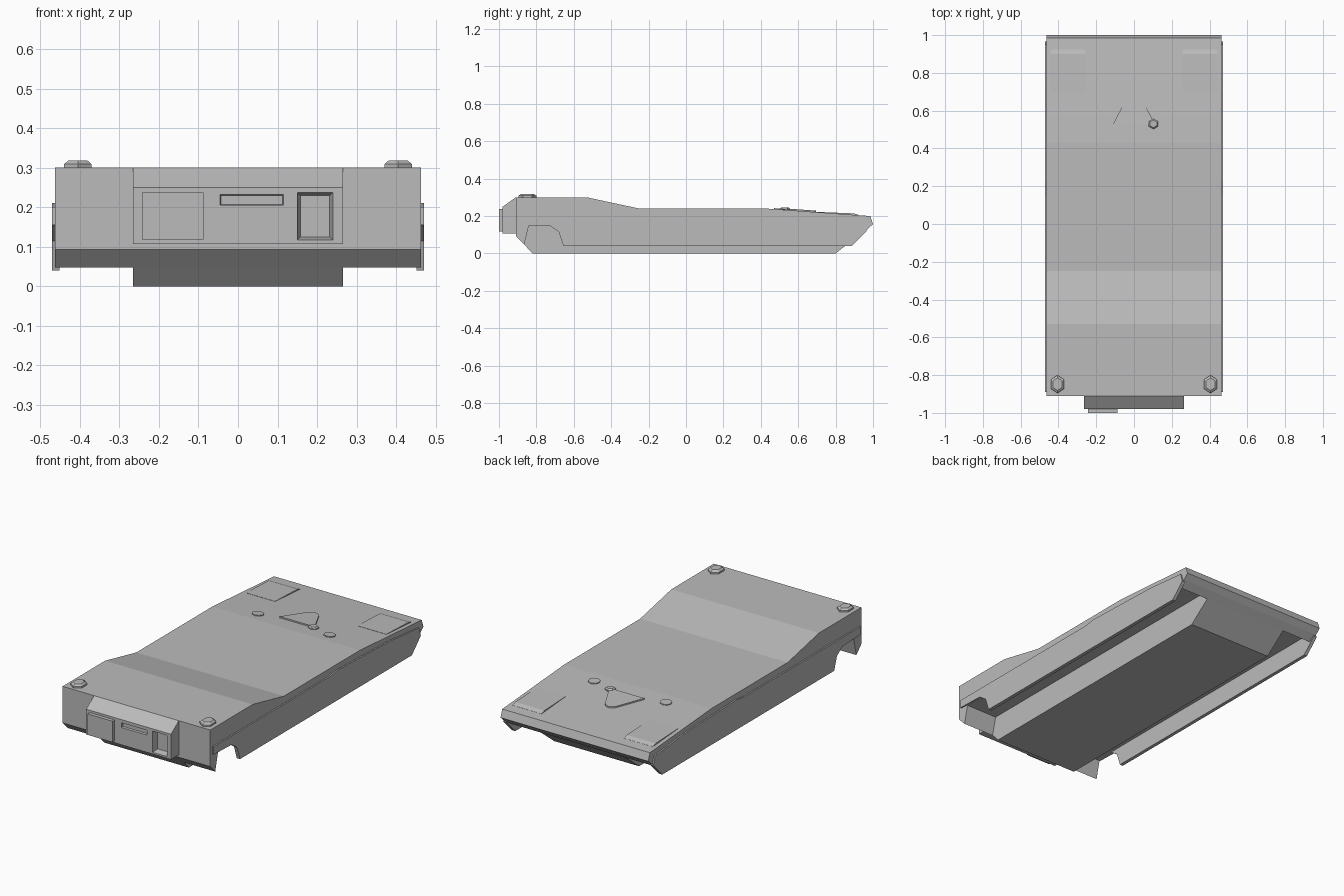
import bpy, bmesh, math

if "Cube" in bpy.data.objects:
    bpy.data.objects.remove(bpy.data.objects["Cube"])

grey = bpy.data.materials.new("plain grey")
grey.use_nodes = True
COLOUR = (0.5, 0.5, 0.5, 1)
grey.diffuse_color = COLOUR
grey.node_tree.nodes["Principled BSDF"].inputs["Base Color"].default_value = COLOUR


def finish(name, bm):
    bmesh.ops.recalc_face_normals(bm, faces=bm.faces)
    mesh = bpy.data.meshes.new(name)
    bm.to_mesh(mesh)
    bm.free()
    mesh.materials.append(grey)
    obj = bpy.data.objects.new(name, mesh)
    bpy.context.collection.objects.link(obj)
    return obj


def prism(name, outline, low, high, place):
    """Closed solid from an outline swept between two depths."""
    bm = bmesh.new()
    rings = [[bm.verts.new(place(a, b, d)) for a, b in outline] for d in (low, high)]
    bm.faces.new(rings[0])
    bm.faces.new(rings[1])
    n = len(outline)
    for i in range(n):
        j = (i + 1) % n
        bm.faces.new((rings[0][i], rings[0][j], rings[1][j], rings[1][i]))
    return finish(name, bm)


def side_prism(name, outline, x0, x1):
    return prism(name, outline, x0, x1, lambda y, z, x: (x, y, z))


def deck_z(y):
    """Height of the rear deck."""
    if y < 0.43:
        return 0.24
    if y < 0.57:
        return 0.24 - (y - 0.43) / 14
    return 0.23 - (y - 0.57) * 0.073


def deck_plate(name, outline, rise):
    """Thin plate that follows the slope of the deck."""
    return prism(name, outline, -0.008, rise,
                 lambda x, y, h: (x, y, deck_z(y) + h))


def ngon(cx, cy, rx, ry, n=6, turn=0.0):
    return [(cx + rx * math.cos(turn + math.tau * i / n),
             cy + ry * math.sin(turn + math.tau * i / n)) for i in range(n)]


def stud(name, cx, cy, z, rx, ry, h):
    """Hexagonal stud with a chamfered cap."""
    bm = bmesh.new()
    rings = [[bm.verts.new((x, y, z + dz)) for x, y in ngon(cx, cy, rx * s, ry * s, 6, math.pi / 6)]
             for s, dz in ((1, -0.005), (1, h * 0.5), (0.7, h))]
    for a, b in zip(rings, rings[1:]):
        for i in range(6):
            j = (i + 1) % 6
            bm.faces.new((a[i], a[j], b[j], b[i]))
    bm.faces.new(rings[-1])
    bm.faces.new(rings[0])
    return finish(name, bm)


HALF = 0.463   # half width of the upper hull
TUB = 0.266    # half width of the lower hull

# Upper hull with sponsons, front flap and tail
upper = [(-0.91, 0.3), (-0.53, 0.3), (-0.25, 0.24), (0.43, 0.24), (0.57, 0.23),
         (0.985, 0.2), (1.0, 0.157), (0.97, 0.13), (0.93, 0.1), (0.9, 0.15),
         (-0.84, 0.15), (-0.865, 0.047), (-0.91, 0.093)]
side_prism("upper_hull", upper, -HALF, HALF)

# Lower hull tub
tub = [(-0.905, 0.09), (-0.82, 0), (0.8, 0), (0.965, 0.13), (0.9, 0.17), (-0.88, 0.17)]
side_prism("lower_hull", tub, -TUB, TUB)

# Side skirts with the front wheel arch cut away
skirt = [(-0.89, 0.2), (-0.89, 0.155), (-0.73, 0.15), (-0.68, 0.115), (-0.655, 0.04),
         (0.885, 0.04), (0.965, 0.12), (0.95, 0.17), (0.7, 0.195), (0.22, 0.21), (0.15, 0.2)]
for label, s in (("left", 1), ("right", -1)):
    side_prism(label + "_skirt", skirt, s * 0.451, s * 0.471)

# Front equipment box with two recesses
box_outline = [(-0.9, 0.107), (-0.98, 0.107), (-0.98, 0.25), (-0.91, 0.3), (-0.9, 0.3)]
box = side_prism("front_box", box_outline, -TUB, TUB)


def recess(name, x0, x1, z0, z1, depth, inset):
    """Cut a tapered pocket into the front of the box."""
    bm = bmesh.new()
    loops = []
    for y, k in ((-0.99, 0), (-0.98, 0), (-0.98 + depth, inset)):
        loops.append([bm.verts.new((x, y, z)) for x, z in
                      ((x0 + k, z0 + k), (x1 - k, z0 + k), (x1 - k, z1 - k), (x0 + k, z1 - k))])
    for a, b in zip(loops, loops[1:]):
        for i in range(4):
            j = (i + 1) % 4
            bm.faces.new((a[i], a[j], b[j], b[i]))
    bm.faces.new(loops[0])
    bm.faces.new(loops[-1])
    cutter = finish(name + "_cutter", bm)
    cutter.hide_render = True
    cutter.hide_set(True)
    mod = box.modifiers.new(name, "BOOLEAN")
    mod.object = cutter
    mod.operation = "DIFFERENCE"
    mod.solver = "EXACT"
    bpy.context.view_layer.objects.active = box
    bpy.ops.object.modifier_apply(modifier=name)
    bpy.data.objects.remove(cutter)


recess("lamp_pocket", 0.15, 0.24, 0.117, 0.237, 0.035, 0.008)
recess("slot", -0.045, 0.115, 0.205, 0.232, 0.012, 0.002)

# Raised panel on the front box
side_prism("front_panel", [(-0.97, 0.118), (-1.0, 0.118), (-1.0, 0.237), (-0.97, 0.237)],
           -0.243, -0.087)

# Mirrored deck fittings
for label, s in (("left", 1), ("right", -1)):
    stud(label + "_lifting_eye", s * 0.405, -0.848, 0.3, 0.04, 0.048, 0.018)
    deck_plate(label + "_round_cap", ngon(s * 0.225, 0.5, 0.033, 0.03, 8), 0.005)
    lid = [(0.7, 0.212), (0.7, 0.222), (0.9, 0.214), (0.925, 0.205), (0.925, 0.198)]
    side_prism(label + "_rear_hatch", lid, s * 0.258, s * 0.44)

# Driver hatch and periscope
hatch = [(-0.11, 0.53), (0.11, 0.53), (0.035, 0.675), (0.02, 0.69), (0, 0.696),
         (-0.02, 0.69), (-0.035, 0.675)]
deck_plate("driver_hatch", hatch, 0.008)
stud("periscope", 0.103, 0.53, 0.232, 0.029, 0.027, 0.014)
